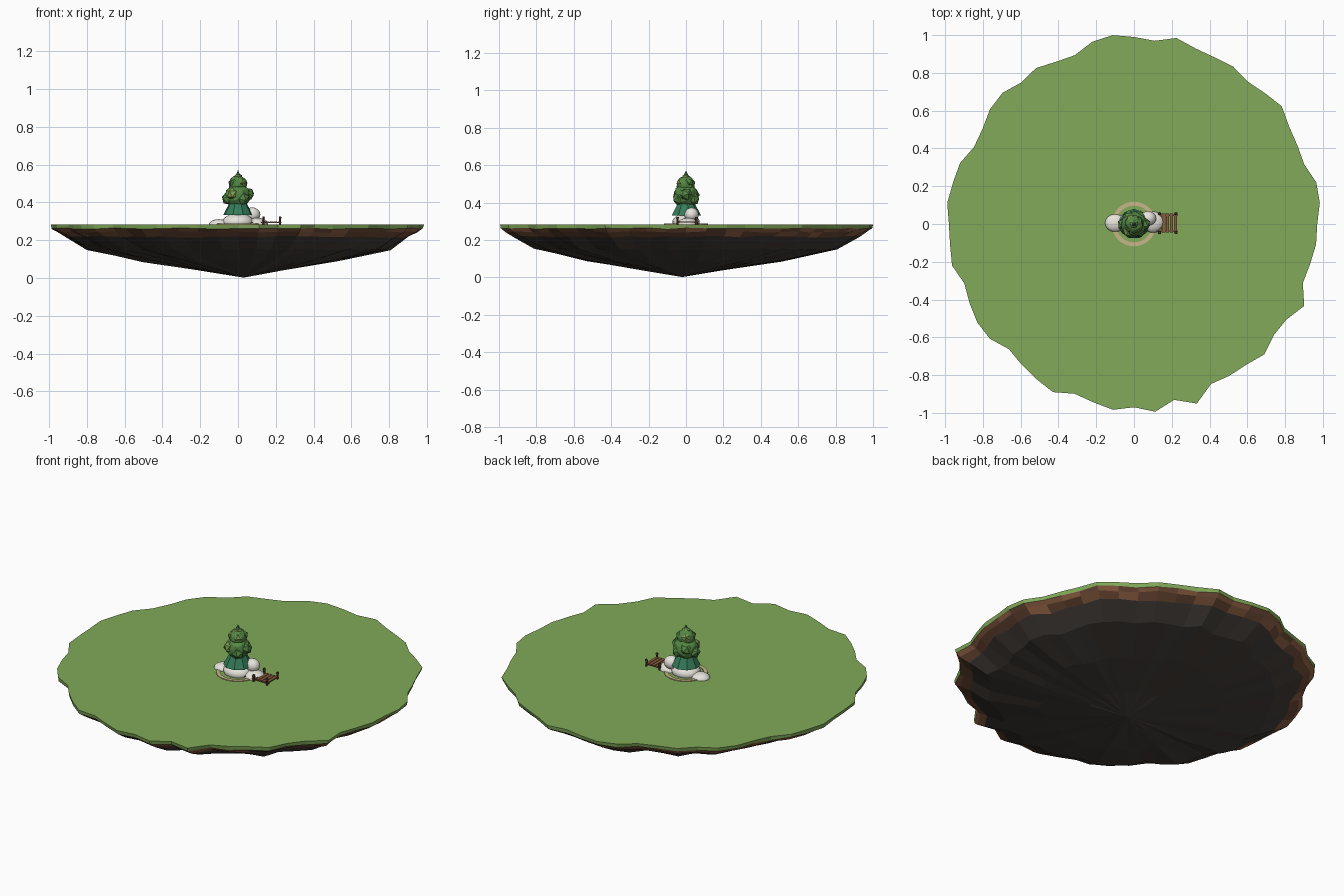
import bpy, bmesh, random
from math import cos, sin, pi
from mathutils import Vector

if "Cube" in bpy.data.objects:
    bpy.data.objects.remove(bpy.data.objects["Cube"])

random.seed(4)


def mat(name, r, g, b):
    m = bpy.data.materials.new(name)
    m.diffuse_color = (r, g, b, 1)
    m.use_nodes = True
    m.node_tree.nodes["Principled BSDF"].inputs["Base Color"].default_value = m.diffuse_color
    return m


GRASS = mat("grass", .22, .40, .10)
DIRT = mat("dirt_light", .30, .13, .065)
DIRT2 = mat("dirt_dark", .17, .075, .04)
ROCK = mat("rock", .06, .05, .043)
PATH = mat("path", .58, .47, .25)
WHITE = mat("white_stone", .80, .77, .72)
LEAF = mat("leaf", .09, .25, .06)
LEAF2 = mat("leaf_light", .20, .34, .08)
TEAL = mat("leaf_teal", .035, .20, .10)
WOOD = mat("wood", .25, .11, .05)
POST = mat("post_wood", .09, .045, .025)


def mesh_obj(name, verts, faces, mats):
    me = bpy.data.meshes.new(name)
    me.from_pydata(verts, [], faces)
    for m in mats:
        me.materials.append(m)
    ob = bpy.data.objects.new(name, me)
    bpy.context.collection.objects.link(ob)
    return ob


def loft(name, rings, mats, cap_top=False, apex=None):
    n = len(rings[0])
    verts = [p for r in rings for p in r]
    faces = [(i * n + k, (i + 1) * n + k, (i + 1) * n + (k + 1) % n, i * n + (k + 1) % n)
             for i in range(len(rings) - 1) for k in range(n)]
    if cap_top:
        faces.append(tuple(range(n)))
    if apex:
        verts.append(apex)
        b = (len(rings) - 1) * n
        faces += [(b + k, len(verts) - 1, b + (k + 1) % n) for k in range(n)]
    return mesh_obj(name, verts, faces, mats)


def paint(ob, m):
    ob.data.materials.append(m)
    return ob


def box(name, loc, size, m):
    bpy.ops.mesh.primitive_cube_add(size=1, location=loc)
    ob = bpy.context.object
    ob.name, ob.scale = name, size
    return paint(ob, m)


def cone(name, z, h, r1, r2, m, loc=(0, 0), n=8):
    bpy.ops.mesh.primitive_cone_add(vertices=n, radius1=r1, radius2=r2, depth=h,
                                    location=(loc[0], loc[1], z + h / 2))
    bpy.context.object.name = name
    return paint(bpy.context.object, m)


# Island outline: one radius per 1/56 turn
RADII = [.97, .99, .99, .955, .96, .97, 1.0, .98, .965, .985, .98, .985, 1.01, .976,
         .99, 1.006, .99, .947, .953, .975, .958, .983, .975, .947, .94, .976, .983, .995,
         .98, .98, .988, .952, .966, .98, .975, .937, .953, .97, .988, .952, .968, .99,
         .97, 1.0, .955, 1.007, .94, .949, .953, .976, .946, .952, 1.0, .947, .956, .97]
N = len(RADII)


def ring(scale, z, jr=0, jz=0, shift=0):
    out = []
    for k, r in enumerate(RADII):
        a, s = 2 * pi * k / N, r * scale * (1 + random.uniform(-jr, jr))
        out.append((s * cos(a) + .03 * shift, s * sin(a) - .02 * shift,
                    z + random.uniform(-jz, jz)))
    return out


# Island layers share their border rings
rim = ring(1, .283)
turf_low = ring(.995, .262, .003, .004)
dirt_mid = ring(.972, .243, .006, .004)
dirt_low = ring(.925, .217, .012, .005)
loft("grass_top", [rim, turf_low], [GRASS], cap_top=True)
dirt = loft("dirt_band", [turf_low, dirt_mid, dirt_low], [DIRT, DIRT2])
for p in dirt.data.polygons:
    p.material_index = int(random.random() < (.35 if p.index < N else .7))
loft("rock_underside", [dirt_low, ring(.80, .150, .02, .005, .2), ring(.52, .088, .03, .005, .5),
                        ring(.22, .040, .04, .003, .8)], [ROCK], apex=(.03, -.02, .002))

# Sandy ring path
path = [[(r * cos(2 * pi * k / 32), r * sin(2 * pi * k / 32), z) for k in range(32)]
        for r, z in ((.097, .283), (.097, .287), (.118, .287), (.118, .283))]
loft("ring_path", path, [PATH])

# Smooth white boulders around the tree
for i, (loc, size) in enumerate([((-.10, .005, .283), (.053, .047, .028)),
                                 ((0, 0, .295), (.083, .073, .047)),
                                 ((.10, .010, .285), (.060, .056, .033)),
                                 ((.075, .030, .335), (.043, .038, .038))]):
    bpy.ops.mesh.primitive_uv_sphere_add(segments=20, ring_count=12, radius=1, location=loc)
    ob = bpy.context.object
    ob.name, ob.scale = f"white_boulder_{i}", size
    paint(ob, WHITE)
    bpy.ops.object.shade_smooth()

# Tree: trunk, skirt of leaves, faceted crown, tip
cone("trunk", .285, .12, .025, .02, POST)
cone("leaf_skirt", .332, .085, .080, .035, TEAL, n=9)


def foliage(name, loc, r, m, sub=1):
    bpy.ops.mesh.primitive_ico_sphere_add(subdivisions=sub, radius=r, location=loc)
    ob = bpy.context.object
    ob.name = name
    ob.rotation_euler = [random.uniform(0, 3) for _ in range(3)]
    for v in ob.data.vertices:
        v.co *= random.uniform(.94, 1.05)
    paint(ob, m)


foliage("crown_core", (0, 0, .435), .068, LEAF, 2)
for k in range(6):
    a = 2 * pi * k / 6
    foliage(f"crown_clump_{k}", (.053 * cos(a), .043 * sin(a), .432 + .012 * (-1) ** k),
            .036, LEAF2 if k == 4 else LEAF)
foliage("crown_top", (0, 0, .495), .050, LEAF, 2)
for k in range(4):
    a = 2 * pi * k / 4 + .6
    foliage(f"top_clump_{k}", (.030 * cos(a), .030 * sin(a), .505), .026, LEAF2 if k % 2 else LEAF)
foliage("crown_peak", (0, 0, .53), .026, LEAF2)
cone("crown_tip", .53, .040, .022, 0, TEAL, n=6)

# Small plank bridge
for k in range(5):
    box(f"bridge_plank_{k}", (.137 + .0205 * k, .005, .297), (.017, .100, .006), WOOD)
for s in (-1, 1):
    box("bridge_beam", (.15, .005 + s * .042, .293), (.16, .007, .006), POST)
    for x in (.135, .223):
        cone("bridge_post", .283, .036, .006, .006, POST, (x, .005 + s * .050), 6)
        cone("post_cap", .314, .010, .009, .006, POST, (x, .005 + s * .050), 6)
